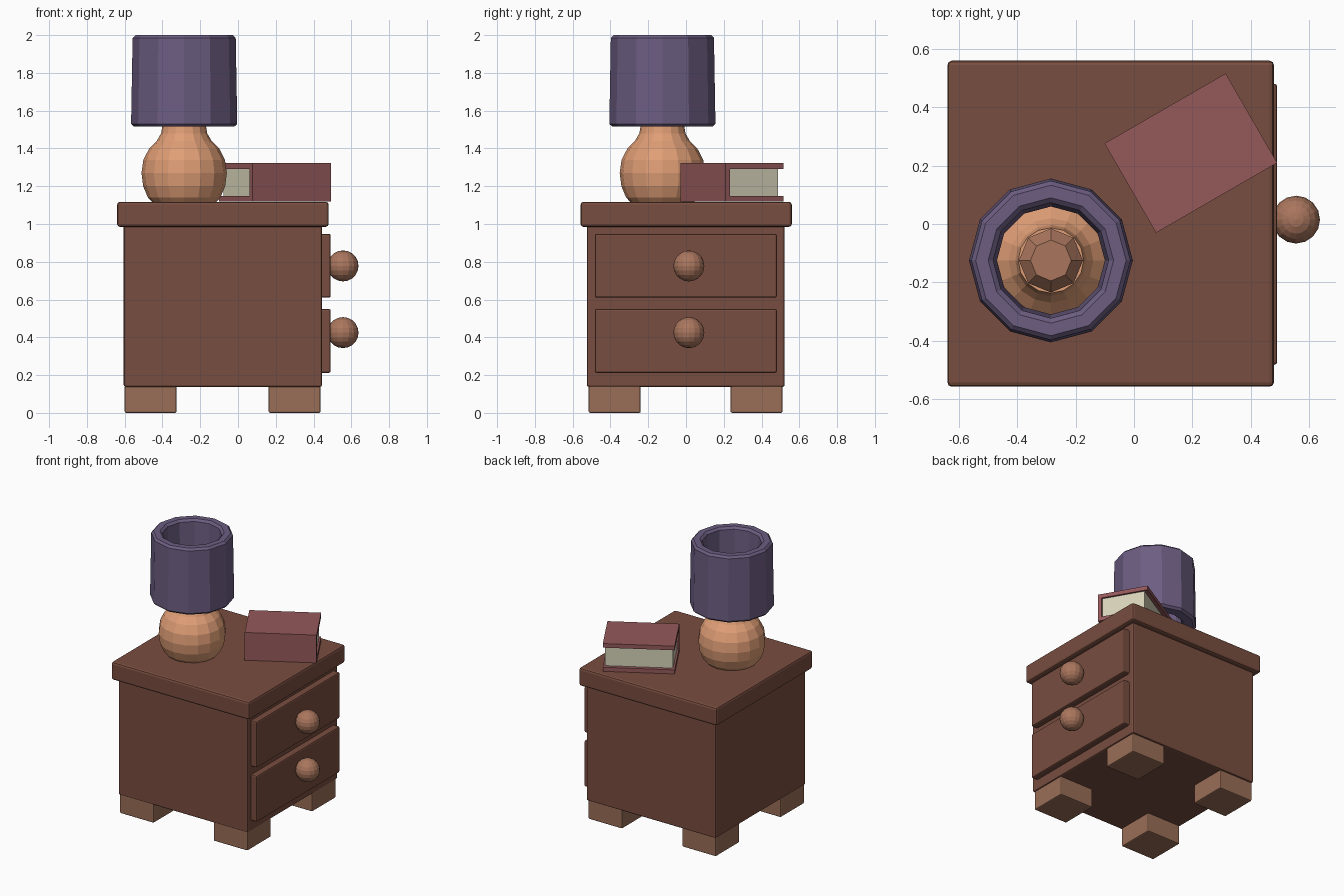
import bpy, bmesh, math
from mathutils import Matrix

if "Cube" in bpy.data.objects:
    bpy.data.objects.remove(bpy.data.objects["Cube"])


def material(name, r, g, b):
    m = bpy.data.materials.new(name)
    m.diffuse_color = (r, g, b, 1)
    m.use_nodes = True
    m.node_tree.nodes["Principled BSDF"].inputs["Base Color"].default_value = m.diffuse_color
    return m


WOOD = material("dark_wood", 0.19, 0.075, 0.05)
FOOT = material("light_wood", 0.32, 0.155, 0.095)
KNOB = material("knob_wood", 0.40, 0.18, 0.11)
CLAY = material("clay", 0.74, 0.34, 0.18)
CLOTH = material("purple_cloth", 0.15, 0.11, 0.22)
COVER = material("book_cover", 0.30, 0.10, 0.105)
PAPER = material("paper", 0.67, 0.64, 0.48)


def finish(name, bm, mat):
    bmesh.ops.recalc_face_normals(bm, faces=bm.faces)
    me = bpy.data.meshes.new(name)
    bm.to_mesh(me)
    bm.free()
    me.materials.append(mat)
    ob = bpy.data.objects.new(name, me)
    bpy.context.collection.objects.link(ob)
    return ob


def box(name, x, y, z, mat, bevel=0.0):
    """Box from (min, max) ranges with an optional chamfer."""
    bm = bmesh.new()
    bmesh.ops.create_cube(bm, size=1)
    for v in bm.verts:
        v.co = [(a + b) / 2 + c * (b - a) for c, (a, b) in zip(v.co, (x, y, z))]
    if bevel:
        bmesh.ops.bevel(bm, geom=bm.edges[:], offset=bevel, segments=2,
                        profile=0.5, affect='EDGES')
    return finish(name, bm, mat)


def lathe(name, profile, sides, centre, mat, closed=False):
    """Revolve (radius, z) points; cap the ends unless the profile is closed."""
    bm = bmesh.new()
    rings = []
    for r, z in profile:
        rings.append([bm.verts.new((r * math.cos(math.tau * i / sides),
                                    r * math.sin(math.tau * i / sides), z))
                      for i in range(sides)])
    pairs = list(zip(rings, rings[1:]))
    if closed:
        pairs.append((rings[-1], rings[0]))
    else:
        bm.faces.new(rings[0][::-1])
        bm.faces.new(rings[-1])
    for a, b in pairs:
        for i in range(sides):
            j = (i + 1) % sides
            bm.faces.new((a[i], a[j], b[j], b[i]))
    ob = finish(name, bm, mat)
    ob.location = (*centre, 0)
    return ob


# Cabinet
box("cabinet_body", (-0.605, 0.445), (-0.525, 0.522), (0.138, 1.0), WOOD, 0.01)
box("table_top", (-0.64, 0.48), (-0.558, 0.56), (0.985, 1.117), WOOD, 0.015)

# Feet
for i, x in enumerate((-0.6, 0.162)):
    for j, y in enumerate((-0.515, 0.236)):
        box(f"foot_{i}{j}", (x, x + 0.275), (y, y + 0.275), (0.0, 0.145), FOOT, 0.008)

# Drawers with round knobs
for name, z in (("lower", 0.212), ("upper", 0.61)):
    box(f"{name}_drawer", (0.42, 0.491), (-0.483, 0.481), (z, z + 0.338), WOOD, 0.01)
    bm = bmesh.new()
    bmesh.ops.create_uvsphere(bm, u_segments=16, v_segments=10, radius=0.082)
    knob = finish(f"{name}_knob", bm, KNOB)
    knob.location = (0.556, 0.015, 0.425 if name == "lower" else 0.778)

# Lamp
LAMP = (-0.285, -0.125)
lathe("lamp_base", [(0.165, 1.112), (0.192, 1.14), (0.217, 1.2), (0.226, 1.27),
                    (0.216, 1.34), (0.185, 1.40), (0.145, 1.44), (0.122, 1.48),
                    (0.112, 1.54)], 16, LAMP, CLAY)
lathe("lamp_socket", [(0.11, 1.52), (0.11, 1.57), (0.07, 1.62)], 8, LAMP, KNOB)
lathe("lamp_shade", [(0.265, 1.515), (0.281, 1.53), (0.273, 1.985), (0.258, 2.0),
                     (0.215, 2.0), (0.198, 1.985), (0.185, 1.53), (0.20, 1.515)],
      12, LAMP, CLOTH, closed=True)

# Book: two covers, spine and inset pages, turned on the table top
parts = [
    box("book_lower_cover", (-0.24, 0.24), (-0.177, 0.177), (1.118, 1.148), COVER),
    box("book_upper_cover", (-0.24, 0.24), (-0.177, 0.177), (1.292, 1.322), COVER),
    box("book_spine", (-0.24, 0.24), (-0.177, -0.15), (1.148, 1.292), COVER),
    box("book_pages", (-0.227, 0.227), (-0.15, 0.15), (1.148, 1.292), PAPER),
]
turn = Matrix.Translation((0.195, 0.243, 0)) @ Matrix.Rotation(math.radians(30), 4, 'Z')
for part in parts:
    part.data.transform(turn)
